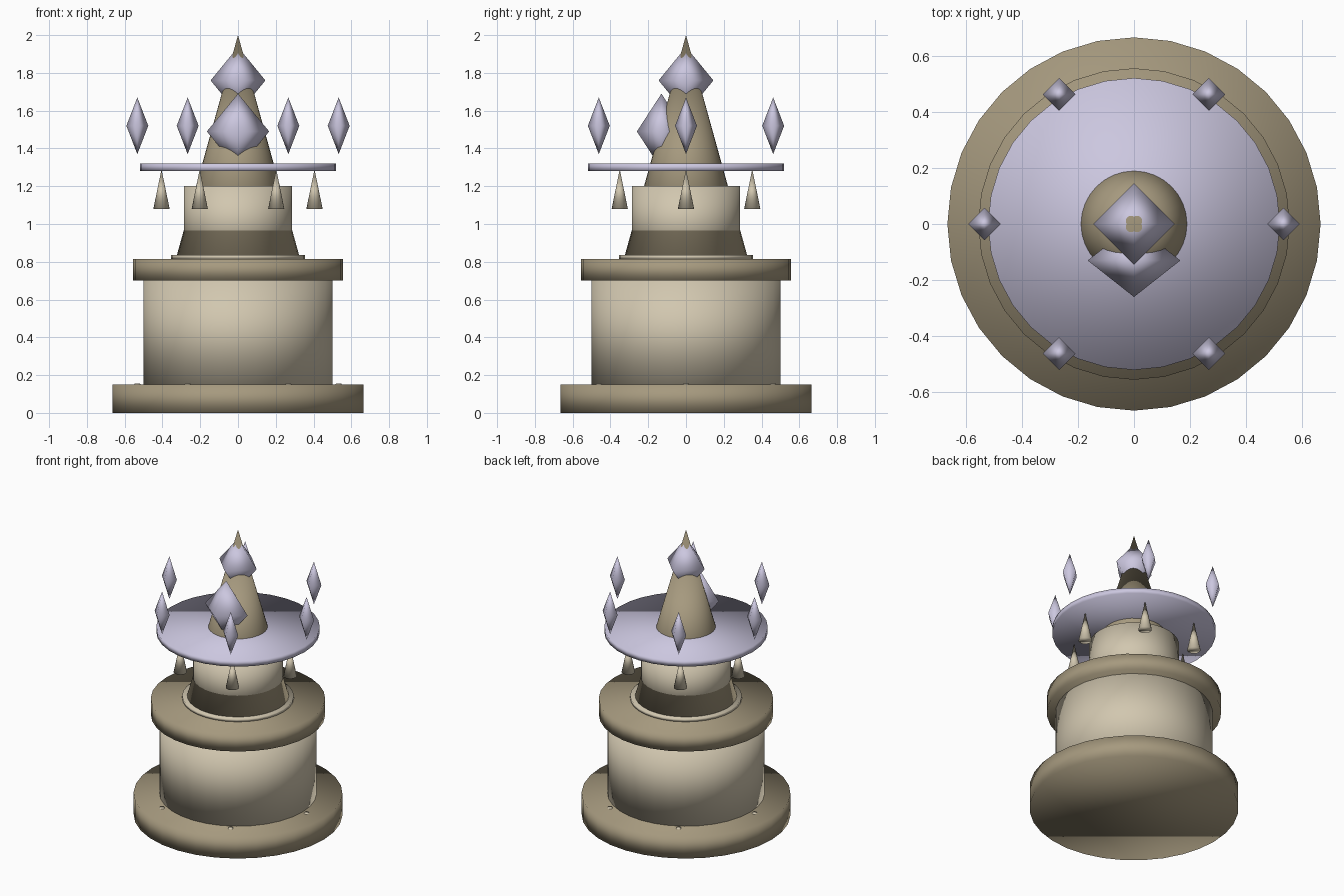
import bpy
import bmesh
from math import sin, cos, pi

cube = bpy.data.objects.get("Cube")
if cube:
    bpy.data.objects.remove(cube, do_unlink=True)


def material(name, rgb):
    m = bpy.data.materials.new(name)
    m.use_nodes = True
    m.diffuse_color = (*rgb, 1)
    m.node_tree.nodes["Principled BSDF"].inputs["Base Color"].default_value = (*rgb, 1)
    return m


dark_stone = material("dark stone", (0.38, 0.32, 0.21))
pale_stone = material("pale stone", (0.64, 0.57, 0.43))
lavender = material("lavender crystal", (0.60, 0.57, 0.74))


def turned(name, mat, profile, sides=32, place=(0, 0, 0), scale=(1, 1, 1)):
    """Turn a bottom-to-top (radius, height) profile about z; radius 0 is a point."""
    bm = bmesh.new()
    rings = []
    for r, z in profile:
        count = sides if r else 1
        rings.append([bm.verts.new((r * sin(2 * pi * i / sides), r * cos(2 * pi * i / sides), z))
                      for i in range(count)])
    for low, high in zip(rings, rings[1:]):
        for i in range(sides):
            j = (i + 1) % sides
            corners = [low[i % len(low)], low[j % len(low)],
                       high[j % len(high)], high[i % len(high)]]
            bm.faces.new(list(dict.fromkeys(corners)))
    for ring in (rings[0], rings[-1]):
        if len(ring) > 1:
            bm.faces.new(ring)
    bmesh.ops.recalc_face_normals(bm, faces=bm.faces)
    for f in bm.faces:
        f.smooth = True
    mesh = bpy.data.meshes.new(name)
    bm.to_mesh(mesh)
    bm.free()
    mesh.materials.append(mat)
    ob = bpy.data.objects.new(name, mesh)
    ob.location = place
    ob.scale = scale
    bpy.context.collection.objects.link(ob)
    return ob


def drum(name, mat, radius, bottom, top):
    return turned(name, mat, [(radius, bottom), (radius, top)])


def crystal(name, place, scale):
    return turned(name, lavender, [(0, -1), (1, 0), (0, 1)], 4, place, scale)


# Stacked tower
drum("base", dark_stone, 0.665, 0, 0.15)
drum("main_drum", pale_stone, 0.5, 0.15, 0.7)
drum("cornice", dark_stone, 0.555, 0.7, 0.815)
drum("spire_collar", pale_stone, 0.355, 0.815, 0.835)
drum("upper_drum", pale_stone, 0.287, 0.835, 1.2)
turned("spire", dark_stone, [(0.325, 0.83), (0, 2)])
drum("halo_disc", lavender, 0.52, 1.28, 1.32)

# Crystals set in the spire
crystal("front_crystal", (0, -0.13, 1.49), (0.165, 0.13, 0.2))
crystal("top_crystal", (0, 0, 1.76), (0.145, 0.145, 0.177))

# Six-fold rings of floating crystals, hanging spikes and base studs
for i in range(6):
    x, y = cos(i * pi / 3), sin(i * pi / 3)
    n = i + 1
    crystal(f"floating_crystal_{n}", (0.533 * x, 0.533 * y, 1.52), (0.058, 0.058, 0.15))
    turned(f"hanging_spike_{n}", pale_stone, [(0.043, 1.08), (0, 1.29)], 16,
           (0.405 * x, 0.405 * y, 0))
    turned(f"base_stud_{n}", pale_stone, [(0.018, 0.14), (0.015, 0.155)], 12,
           (0.533 * x, 0.533 * y, 0))
